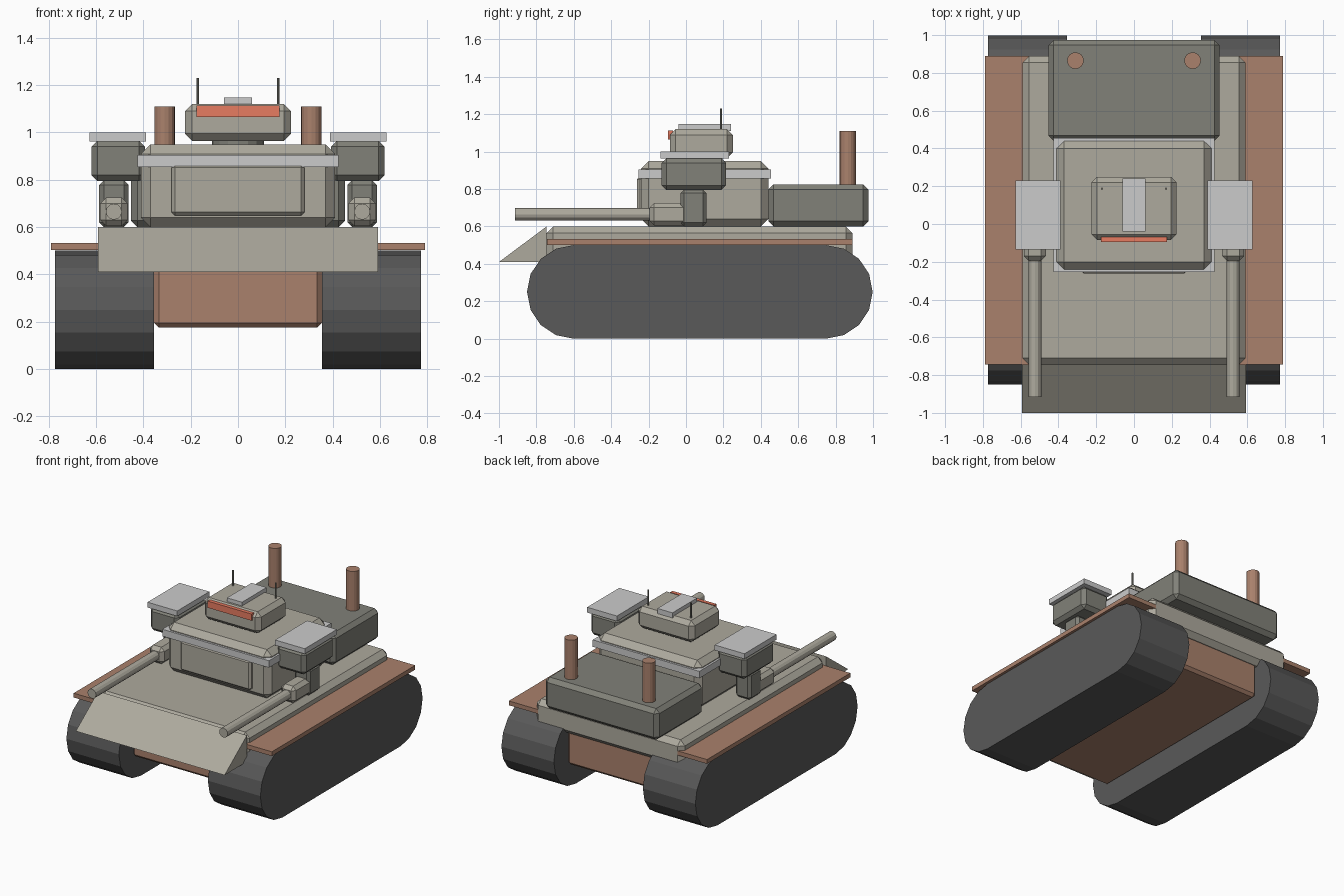
import bpy, bmesh, math

if "Cube" in bpy.data.objects:
    bpy.data.objects.remove(bpy.data.objects["Cube"])


def mat(name, rgb):
    m = bpy.data.materials.new(name)
    m.diffuse_color = (*rgb, 1)
    m.use_nodes = True
    m.node_tree.nodes["Principled BSDF"].inputs["Base Color"].default_value = m.diffuse_color
    return m


HULL = mat("olive_grey", (0.42, 0.40, 0.34))
DARK = mat("dark_grey", (0.22, 0.22, 0.19))
TRACK = mat("track_black", (0.10, 0.10, 0.10))
RUST = mat("rust_brown", (0.40, 0.22, 0.15))
LIGHT = mat("light_grey", (0.65, 0.65, 0.66))
RED = mat("sensor_red", (0.80, 0.20, 0.12))


def finish(name, bm, m):
    bmesh.ops.recalc_face_normals(bm, faces=bm.faces)
    me = bpy.data.meshes.new(name)
    bm.to_mesh(me)
    bm.free()
    me.materials.append(m)
    ob = bpy.data.objects.new(name, me)
    bpy.context.collection.objects.link(ob)
    return ob


def box(name, x, y, z, m, bevel=0):
    """Box from (min, max) ranges, optionally chamfered."""
    bm = bmesh.new()
    bmesh.ops.create_cube(bm, size=1)
    for v in bm.verts:
        v.co = [(r[0] + r[1]) / 2 + c * (r[1] - r[0]) for r, c in zip((x, y, z), v.co)]
    if bevel:
        bmesh.ops.bevel(bm, geom=bm.edges[:], offset=bevel, segments=1,
                        affect='EDGES', profile=0.5)
    return finish(name, bm, m)


def prism(name, profile, x, m):
    """Extrude a (y, z) profile along x."""
    bm = bmesh.new()
    f = bm.faces.new([bm.verts.new((x[0], py, pz)) for py, pz in profile])
    r = bmesh.ops.extrude_face_region(bm, geom=[f])
    for v in r["geom"]:
        if isinstance(v, bmesh.types.BMVert):
            v.co.x = x[1]
    return finish(name, bm, m)


def rod(name, x, y, z0, z1, r, m, n=16):
    bm = bmesh.new()
    bmesh.ops.create_cone(bm, cap_ends=True, segments=n, radius1=r, radius2=r, depth=z1 - z0)
    ob = finish(name, bm, m)
    ob.location = (x, y, (z0 + z1) / 2)
    return ob


def sx(s, a, b):
    return tuple(sorted((s * a, s * b)))


# hull
box("lower_hull", (-0.355, 0.355), (-0.70, 0.85), (0.175, 0.5), RUST, 0.02)
box("upper_hull", (-0.59, 0.59), (-0.745, 0.89), (0.41, 0.6), HULL, 0.035)
prism("front_wedge", [(-1, 0.41), (-0.745, 0.41), (-0.745, 0.6)], (-0.593, 0.593), HULL)
box("engine_deck", (-0.453, 0.453), (0.44, 0.975), (0.6, 0.825), DARK, 0.028)

# turret
box("turret", (-0.41, 0.41), (-0.24, 0.44), (0.6, 0.95), HULL, 0.04)
box("turret_band", (-0.425, 0.425), (-0.255, 0.455), (0.855, 0.905), LIGHT)
box("turret_front_plate", (-0.282, 0.282), (-0.262, -0.20), (0.648, 0.866), HULL, 0.015)

# sensor head
rod("head_neck", 0, 0.085, 0.93, 0.98, 0.11, DARK)
box("sensor_head", (-0.225, 0.225), (-0.085, 0.25), (0.965, 1.12), HULL, 0.03)
box("red_visor", (-0.175, 0.175), (-0.096, -0.07), (1.066, 1.114), RED)
box("head_top_plate", (-0.06, 0.06), (-0.04, 0.24), (1.11, 1.147), LIGHT)

# tracks outline: two half circles of eight segments
loop = [(cy + sg * 0.25 * math.sin(a), 0.25 + sg * 0.25 * math.cos(a))
        for cy, sg in ((0.748, 1), (-0.6, -1))
        for a in [math.pi * i / 8 for i in range(9)]]

# paired parts
for s, side in ((-1, "left"), (1, "right")):
    prism(side + "_track", loop, sx(s, 0.355, 0.773), TRACK)
    box(side + "_fender", sx(s, 0.36, 0.79), (-0.743, 0.889), (0.502, 0.533), RUST)
    rod(side + "_exhaust", s * 0.31, 0.865, 0.78, 1.11, 0.044, RUST)
    rod(side + "_antenna", s * 0.17, 0.187, 1.08, 1.23, 0.006, DARK, 8)
    # gun pod with roof plate, support and barrel
    box(side + "_pod", sx(s, 0.393, 0.62), (-0.13, 0.215), (0.795, 0.965), DARK, 0.025)
    box(side + "_pod_roof", sx(s, 0.39, 0.627), (-0.135, 0.23), (0.962, 1.0), LIGHT)
    box(side + "_pod_support", sx(s, 0.463, 0.587), (-0.03, 0.11), (0.6, 0.798), DARK, 0.02)
    box(side + "_gun_mount", sx(s, 0.467, 0.583), (-0.195, 0.095), (0.605, 0.725), HULL, 0.025)
    gun = rod(side + "_barrel", s * 0.525, 0, 0, 0.765, 0.034, HULL, 12)
    gun.rotation_euler.x = math.pi / 2
    gun.location = (s * 0.525, -0.5325, 0.665)
